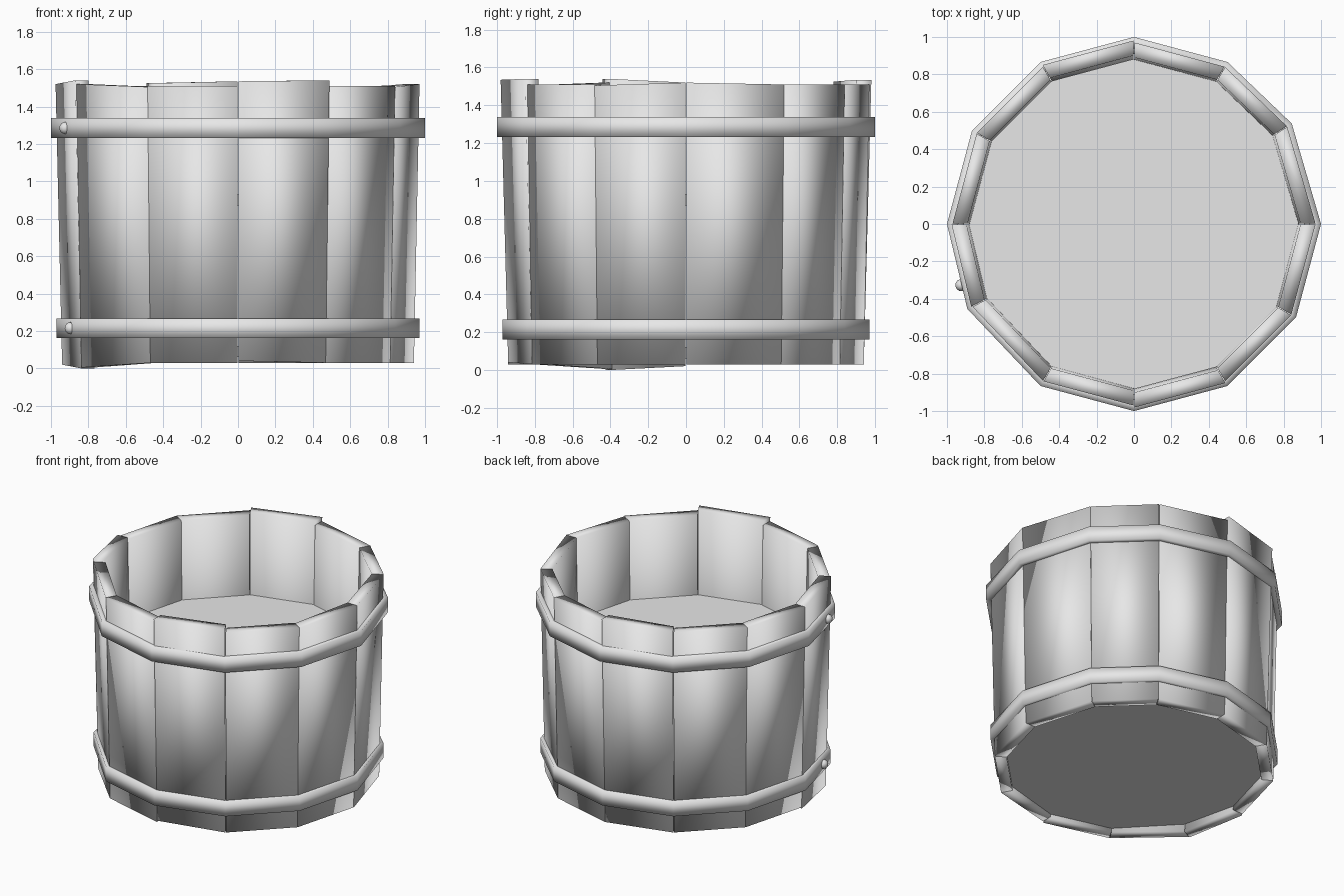
import bpy
import bmesh
from math import radians, cos, sin
from mathutils import Vector

if "Cube" in bpy.data.objects:
    bpy.data.objects.remove(bpy.data.objects["Cube"], do_unlink=True)

grey = bpy.data.materials.new("light_grey")
grey.use_nodes = True
GREY = (0.8, 0.8, 0.8, 1)
grey.diffuse_color = GREY
grey.node_tree.nodes["Principled BSDF"].inputs["Base Color"].default_value = GREY

# Corner directions, two of them a little uneven
SIDES = 12
corners = [radians(i * 30) for i in range(SIDES + 1)]
corners[1] += radians(2.5)
corners[7] -= radians(3)


def polar(radius, angle, z):
    return Vector((radius * cos(angle), radius * sin(angle), z))


def wall_radius(z):
    return 0.94 + 0.02 * z


def add_object(name, bm, smooth=True):
    bmesh.ops.recalc_face_normals(bm, faces=bm.faces)
    mesh = bpy.data.meshes.new(name)
    bm.to_mesh(mesh)
    bm.free()
    for poly in mesh.polygons:
        poly.use_smooth = smooth
    mesh.materials.append(grey)
    obj = bpy.data.objects.new(name, mesh)
    bpy.context.collection.objects.link(obj)
    return obj


def bridge(bm, sections, closed):
    """Join four-point sections into a bar or a closed ring."""
    rows = [[bm.verts.new(p) for p in s] for s in sections]
    pairs = list(zip(rows, rows[1:] + rows[:1])) if closed else list(zip(rows, rows[1:]))
    for a, b in pairs:
        for k in range(4):
            n = (k + 1) % 4
            bm.faces.new((a[k], a[n], b[n], b[k]))
    if not closed:
        bm.faces.new(rows[0])
        bm.faces.new(rows[-1])


# Staves: top and bottom heights at both edges, and outward shift
STAVE = (1.51, 1.51, 0.03, 0.03, 0)
special = {
    0: (1.52, 1.51, 0.03, 0.03, 0),
    3: (1.535, 1.525, 0.03, 0.03, 0.01),
    6: (1.52, 1.54, 0.02, 0.0, 0.005),
    7: (1.52, 1.505, 0.005, 0.03, 0),
    9: (1.535, 1.54, 0.04, 0.03, 0.01),
    11: (1.505, 1.52, 0.03, 0.03, 0),
}
THICK = 0.08
for i in range(SIDES):
    top_a, top_b, low_a, low_b, shift = special.get(i, STAVE)
    bm = bmesh.new()
    sections = []
    for angle, low, top in ((corners[i] + 0.002, low_a, top_a),
                            (corners[i + 1] - 0.002, low_b, top_b)):
        r0, r1 = wall_radius(low), wall_radius(top) + shift
        sections.append([polar(r0 - THICK, angle, low), polar(r0, angle, low),
                         polar(r1, angle, top), polar(r1 - THICK, angle, top)])
    bridge(bm, sections, False)
    add_object(f"stave_{i + 1}", bm)

# Hoops with a rivet each
for name, z, radius in (("upper", 1.285, 1.0), ("lower", 0.215, 0.97)):
    bm = bmesh.new()
    h = 0.053
    bridge(bm, [[polar(radius - 0.06, a, z - h), polar(radius, a, z - h),
                 polar(radius, a, z + h), polar(radius - 0.06, a, z + h)]
                for a in corners[:SIDES]], True)
    add_object(name + "_hoop", bm)

    bm = bmesh.new()
    bmesh.ops.create_uvsphere(bm, u_segments=12, v_segments=8, radius=0.032)
    rivet = add_object(name + "_rivet", bm)
    rivet.location = polar(radius - 0.02, radians(199.5), z)
    rivet.rotation_euler.z = radians(193)


# Flat boards closing the bucket: base and inner surface
def board(name, low, top):
    bm = bmesh.new()
    rows = [[bm.verts.new(polar(wall_radius(z) - THICK + 0.004, a, z))
             for a in corners[:SIDES]] for z in (low, top)]
    for row in rows:
        bm.faces.new(row)
    for k in range(SIDES):
        n = (k + 1) % SIDES
        bm.faces.new((rows[0][k], rows[0][n], rows[1][n], rows[1][k]))
    add_object(name, bm, smooth=False)


board("base_board", 0.06, 0.12)
board("inner_surface", 0.87, 0.93)
